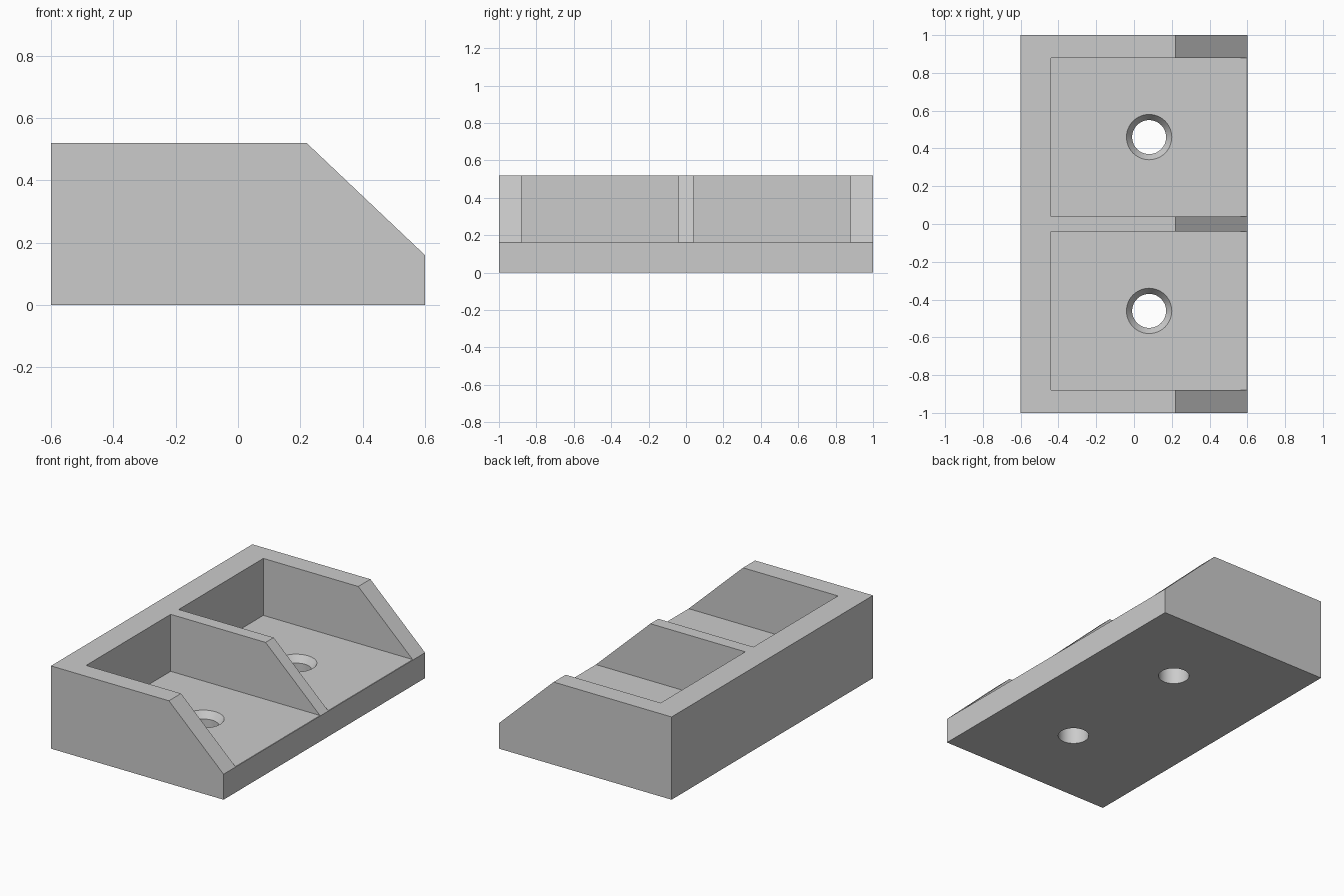
import bpy
import bmesh
import math

if "Cube" in bpy.data.objects:
    bpy.data.objects.remove(bpy.data.objects["Cube"], do_unlink=True)

HEIGHT, LIP, FLOOR = 0.52, 0.16, 0.162
HALF_X, HALF_Y = 0.6, 1.0
HOLE_X, HOLE_R, SINK_R, SINK_Z = 0.08, 0.09, 0.12, 0.12

grey = bpy.data.materials.new("light_grey")
grey.use_nodes = True
grey.diffuse_color = (0.6, 0.6, 0.6, 1)
grey.node_tree.nodes["Principled BSDF"].inputs["Base Color"].default_value = (0.6, 0.6, 0.6, 1)


def make_object(name, bm):
    bmesh.ops.recalc_face_normals(bm, faces=bm.faces)
    mesh = bpy.data.meshes.new(name)
    bm.to_mesh(mesh)
    bm.free()
    mesh.materials.append(grey)
    obj = bpy.data.objects.new(name, mesh)
    bpy.context.collection.objects.link(obj)
    return obj


def extrude_profile(name, points, y0, y1):
    """Sweep an x-z outline from y0 to y1."""
    bm = bmesh.new()
    face = bm.faces.new([bm.verts.new((x, y0, z)) for x, z in points])
    swept = bmesh.ops.extrude_face_region(bm, geom=[face])["geom"]
    verts = [v for v in swept if isinstance(v, bmesh.types.BMVert)]
    bmesh.ops.translate(bm, verts=verts, vec=(0, y1 - y0, 0))
    return make_object(name, bm)


def revolve_profile(name, points, x, y, segments=48):
    """Stack rings of (radius, height) into a closed solid."""
    bm = bmesh.new()
    rings = []
    for r, z in points:
        angles = [2 * math.pi * i / segments for i in range(segments)]
        rings.append([bm.verts.new((x + r * math.cos(a), y + r * math.sin(a), z)) for a in angles])
    for low, high in zip(rings, rings[1:]):
        for i in range(segments):
            j = (i + 1) % segments
            bm.faces.new((low[i], low[j], high[j], high[i]))
    bm.faces.new(rings[0])
    bm.faces.new(rings[-1])
    return make_object(name, bm)


# Block with a sloping front
body = extrude_profile("tray_body", [(-HALF_X, 0), (HALF_X, 0), (HALF_X, LIP),
                                     (0.22, HEIGHT), (-HALF_X, HEIGHT)], -HALF_Y, HALF_Y)

# Two open bays, each with a countersunk screw hole
cutters = []
for side in (-1, 1):
    bay = [(-0.44, FLOOR), (1, FLOOR), (1, 1), (-0.44, 1)]
    cutters.append(extrude_profile("bay_cutter", bay, side * 0.04, side * 0.88))
    hole = [(HOLE_R, -0.1), (HOLE_R, SINK_Z), (SINK_R, FLOOR), (SINK_R, 0.3)]
    cutters.append(revolve_profile("hole_cutter", hole, HOLE_X, side * 0.46))

bpy.context.view_layer.objects.active = body
body.select_set(True)
for cutter in cutters:
    cutter.hide_render = True
    cut = body.modifiers.new("cut", "BOOLEAN")
    cut.operation = "DIFFERENCE"
    cut.solver = "EXACT"
    cut.object = cutter
    bpy.ops.object.modifier_apply(modifier=cut.name)
    bpy.data.objects.remove(cutter, do_unlink=True)

bpy.ops.object.shade_smooth_by_angle(angle=math.radians(25))
